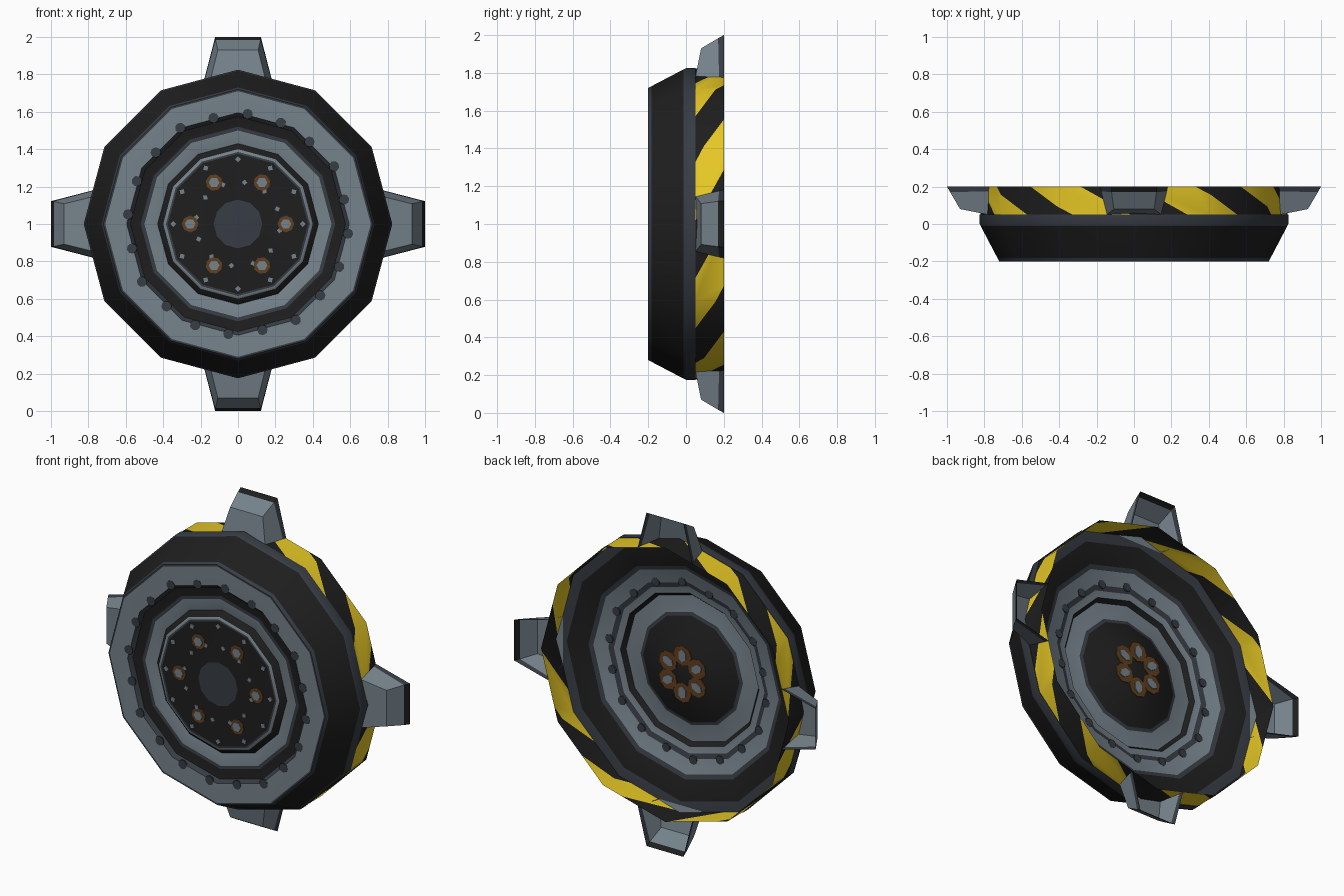
import bpy, bmesh, math
from mathutils import Matrix, Vector

if "Cube" in bpy.data.objects:
    bpy.data.objects.remove(bpy.data.objects["Cube"])

CENTRE = Vector((0, 0, 1))


def material(name, rgb):
    m = bpy.data.materials.new(name)
    m.diffuse_color = (*rgb, 1)
    m.use_nodes = True
    m.node_tree.nodes["Principled BSDF"].inputs["Base Color"].default_value = m.diffuse_color
    return m


MATS = [material("black_rubber", (0.013, 0.013, 0.013)),
        material("steel_grey", (0.18, 0.225, 0.26)),
        material("dark_slate", (0.038, 0.046, 0.058)),
        material("warning_yellow", (0.80, 0.58, 0.018)),
        material("rust_brown", (0.12, 0.05, 0.014))]
BLACK, GREY, SLATE, YELLOW, RUST = range(5)


def finish(name, bm, smooth=False):
    me = bpy.data.meshes.new(name)
    bm.to_mesh(me)
    bm.free()
    for m in MATS:
        me.materials.append(m)
    ob = bpy.data.objects.new(name, me)
    bpy.context.collection.objects.link(ob)
    if smooth:
        bpy.ops.object.select_all(action='DESELECT')
        ob.select_set(True)
        bpy.context.view_layer.objects.active = ob
        bpy.ops.object.shade_smooth_by_angle(angle=math.radians(32))
    return ob


def polar(r, a, y):
    """Point on the wheel; angle a is clockwise from the top, seen from the front."""
    return CENTRE + Vector((r * math.sin(a), y, r * math.cos(a)))


def revolve(bm, profile, n=12):
    """profile: (radius, y, colour of the segment that follows)."""
    rings = []
    for r, y, _ in profile:
        if r == 0:
            rings.append([bm.verts.new(polar(0, 0, y))] * n)
        else:
            rings.append([bm.verts.new(polar(r, 2 * math.pi * k / n, y)) for k in range(n)])
    for i in range(len(profile) - 1):
        for k in range(n):
            q = [rings[i][k], rings[i][(k + 1) % n], rings[i + 1][(k + 1) % n], rings[i + 1][k]]
            bm.faces.new(list(dict.fromkeys(q))).material_index = profile[i][2]


# wheel body: front face, tread, then the back dish
body = [(0, -0.19, SLATE), (0.13, -0.19, BLACK), (0.375, -0.185, SLATE), (0.385, -0.185, GREY),
        (0.40, -0.18, BLACK), (0.43, -0.15, GREY), (0.50, -0.165, SLATE), (0.52, -0.165, BLACK),
        (0.575, -0.175, SLATE), (0.595, -0.197, GREY), (0.71, -0.2, SLATE), (0.72, -0.2, SLATE),
        (0.73, -0.182, BLACK), (0.819, -0.012, SLATE), (0.825, 0.0, SLATE), (0.825, 0.05, SLATE),
        (0.76, 0.045, BLACK), (0.64, 0.01, SLATE), (0.615, 0.0, GREY), (0.53, -0.02, SLATE),
        (0.50, -0.03, GREY), (0.46, -0.035, BLACK), (0.44, -0.06, GREY), (0.34, -0.055, SLATE),
        (0.32, -0.05, BLACK), (0.17, 0.03, BLACK), (0, 0.03, BLACK)]
bm = bmesh.new()
revolve(bm, body)
bmesh.ops.recalc_face_normals(bm, faces=bm.faces)
finish("wheel_body", bm, True)

# thin hazard band, cut by slanted planes into stripes
R, Y0, Y1, SLOPE = 0.822, 0.05, 0.2, 1.85
MID = (Y0 + Y1) / 2
bm = bmesh.new()
revolve(bm, [(R, Y0, BLACK), (R, Y1, BLACK)])
HALF = math.radians(11.5)
stripes = [math.radians(22.5 + 45 * k) for k in range(8)]
for s in stripes:
    for a in (s - HALF, s + HALF):
        radial = Vector((math.sin(a), 0, math.cos(a)))
        tangent = Vector((math.cos(a), 0, -math.sin(a)))
        along = Vector((0, 1, 0)) - tangent * SLOPE
        near = [f for f in bm.faces if (f.calc_center_median() - CENTRE).normalized().dot(radial) > 0.8]
        geom = near + list({e for f in near for e in f.edges}) + list({v for f in near for v in f.verts})
        bmesh.ops.bisect_plane(bm, geom=geom, plane_co=polar(R, a, MID),
                               plane_no=radial.cross(along).normalized(), dist=1e-5)
bm.normal_update()
for f in bm.faces:
    c = f.calc_center_median() - CENTRE
    a = math.atan2(c.x, c.z) + SLOPE * (c.y - MID) / R
    if any(abs((a - s + math.pi) % (2 * math.pi) - math.pi) < HALF for s in stripes):
        f.material_index = YELLOW
    if f.normal.dot(Vector((c.x, 0, c.z))) < 0:
        f.normal_flip()
finish("hazard_band", bm, True)

# four folded-plate lugs, open at the back: (half width, y, radius) from base to tip
ridge = [(0.145, 0.05, 0.78), (0.108, 0.08, 0.93), (0.12, 0.17, 0.983), (0.122, 0.2, 1.0)]
for i, name in enumerate(("top", "right", "bottom", "left")):
    bm = bmesh.new()
    side = {}
    for sgn in (-1, 1):
        side[sgn] = [bm.verts.new((sgn * w, y, r)) for w, y, r in ridge]
        side[sgn] += [bm.verts.new((sgn * 0.175, 0.175, 0.778)), bm.verts.new((sgn * 0.18, 0.2, 0.775))]
        s = side[sgn]
        bm.faces.new((s[0], s[1], s[2], s[4])).material_index = GREY
        bm.faces.new((s[4], s[2], s[3], s[5])).material_index = SLATE
    for k, col in enumerate((GREY, GREY, BLACK)):
        f = bm.faces.new((side[-1][k], side[1][k], side[1][k + 1], side[-1][k + 1]))
        f.material_index = col
    bmesh.ops.recalc_face_normals(bm, faces=bm.faces)
    bm.normal_update()
    bm.faces.ensure_lookup_table()
    if bm.faces[4].normal.y > 0:
        bmesh.ops.reverse_faces(bm, faces=bm.faces)
    bm.transform(Matrix.Translation(CENTRE) @ Matrix.Rotation(i * math.pi / 2, 4, 'Y'))
    finish(name + "_lug", bm)


def discs(name, count, ring, start, y, radius, depth, sides, colour, stretch=1.0, follow=False):
    """A ring of small flat discs, axes along y; follow keeps them on the 12-sided edge."""
    bm = bmesh.new()
    for k in range(count):
        a = math.radians(start) + 2 * math.pi * k / count
        r = ring
        if follow:
            r *= math.cos(math.pi / 12) / math.cos(a % (math.pi / 6) - math.pi / 12)
        m = (Matrix.Translation(polar(r, a, y)) @ Matrix.Rotation(a, 4, 'Y')
             @ Matrix.Diagonal((1, 1, stretch, 1)) @ Matrix.Rotation(math.pi / 2, 4, 'X'))
        bmesh.ops.create_cone(bm, cap_ends=True, segments=sides, radius1=radius,
                              radius2=radius, depth=depth, matrix=m)
    for f in bm.faces:
        f.material_index = colour
    return finish(name, bm)


# front hub details
discs("front_bolt_rust", 6, 0.256, 30, -0.188, 0.045, 0.008, 8, RUST)
discs("front_bolts", 6, 0.256, 30, -0.192, 0.029, 0.010, 6, GREY)
discs("front_outer_flecks", 12, 0.345, 0, -0.187, 0.016, 0.006, 4, GREY)
discs("front_inner_flecks", 12, 0.225, 9, -0.189, 0.015, 0.006, 4, GREY)
# worn notches around the grey rings
discs("front_ring_wear", 20, 0.602, 5, -0.196, 0.028, 0.006, 8, SLATE, follow=True)
discs("back_ring_wear", 18, 0.535, 4, -0.017, 0.026, 0.009, 8, SLATE, follow=True)
# back hub details
discs("back_bolt_rust", 6, 0.11, 0, 0.030, 0.06, 0.008, 8, RUST)
discs("back_bolts", 6, 0.11, 0, 0.034, 0.026, 0.010, 6, GREY, 1.5)
